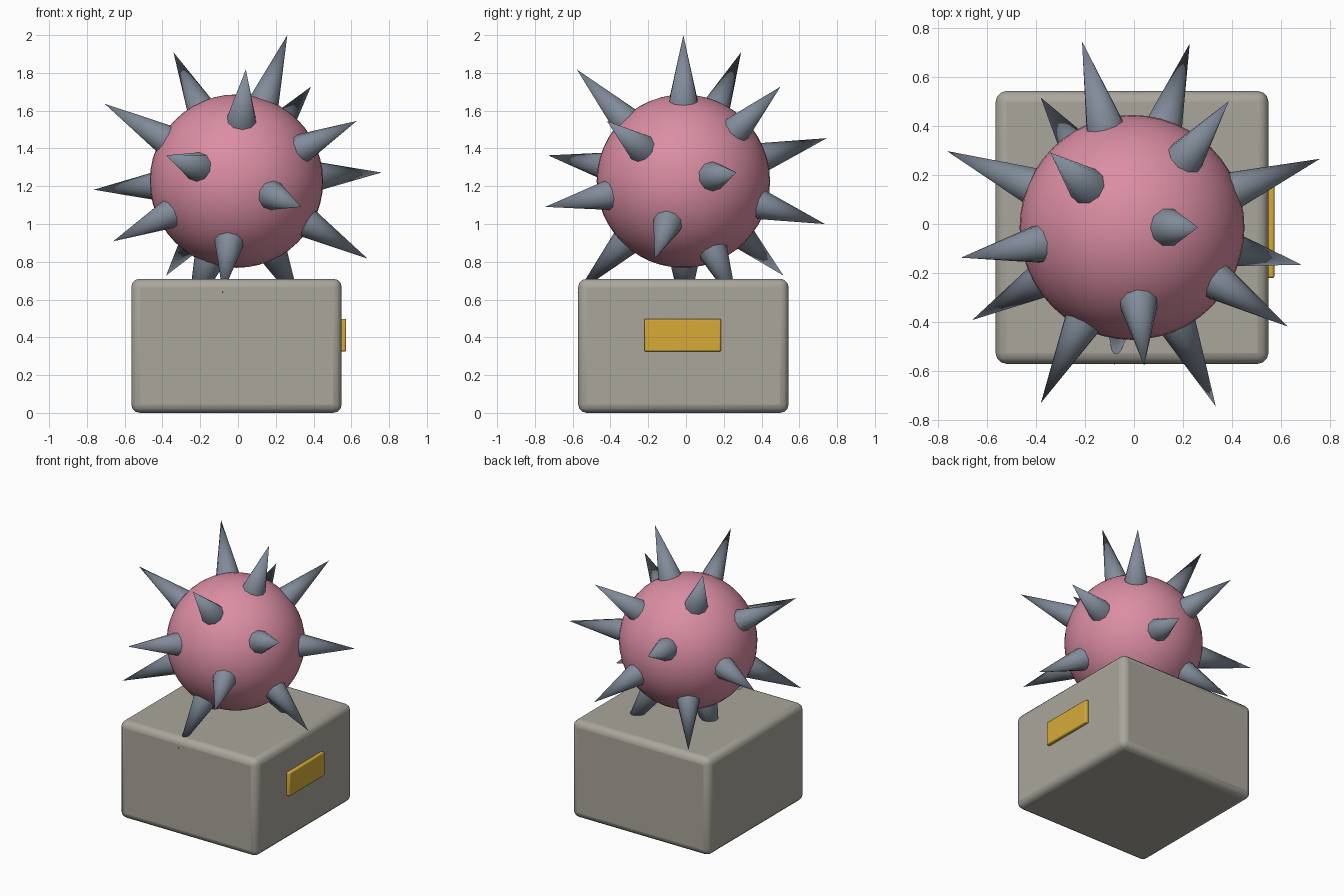
import bpy, math
from mathutils import Vector

if "Cube" in bpy.data.objects:
    bpy.data.objects.remove(bpy.data.objects["Cube"])

CX, CY = -0.008, -0.014               # shared axis of block and ball
BALL_C = Vector((CX, CY, 1.227))
BALL_R, TIP_R, BASE_R = 0.459, 0.8186, 0.42
SPIKES = 18


def material(name, rgb):
    m = bpy.data.materials.new(name)
    m.diffuse_color = (*rgb, 1)
    m.use_nodes = True
    m.node_tree.nodes["Principled BSDF"].inputs["Base Color"].default_value = m.diffuse_color
    return m


pink = material("pink", (0.71, 0.27, 0.37))
steel = material("steel grey", (0.22, 0.26, 0.32))
stone = material("stone grey", (0.40, 0.38, 0.33))
gold = material("gold", (0.68, 0.41, 0.04))


def finish(name, mat, angle=60):
    o = bpy.context.object
    o.name = name
    o.data.materials.append(mat)
    bpy.ops.object.shade_smooth_by_angle(angle=math.radians(angle))
    return o


def box(name, lo, hi, bevel, segments, mat):
    lo, hi = Vector(lo), Vector(hi)
    bpy.ops.mesh.primitive_cube_add(size=1, location=(lo + hi) / 2)
    o = bpy.context.object
    o.scale = hi - lo
    bpy.ops.object.transform_apply(location=False, rotation=False, scale=True)
    b = o.modifiers.new("bevel", 'BEVEL')
    b.width, b.segments = bevel, segments
    return finish(name, mat)


# Base block and the plaque on its right side
box("base_block", (CX - 0.557, CY - 0.557, 0), (CX + 0.557, CY + 0.557, 0.71), 0.045, 3, stone)
box("plaque", (0.53, -0.221, 0.325), (0.573, 0.186, 0.498), 0.008, 2, gold)

# Ball
bpy.ops.mesh.primitive_uv_sphere_add(segments=48, ring_count=24, radius=BALL_R, location=BALL_C)
finish("ball", pink)

# Spikes, spread evenly by a golden-angle spiral
golden = math.pi * (3 - math.sqrt(5))
for i in range(SPIKES):
    z = 1 - (2 * i + 1) / SPIKES
    r = math.sqrt(1 - z * z)
    d = Vector((r * math.cos(i * golden), r * math.sin(i * golden), z))
    bpy.ops.mesh.primitive_cone_add(
        vertices=10, radius1=0.085, radius2=0, depth=TIP_R - BASE_R,
        location=BALL_C + d * (TIP_R + BASE_R) / 2,
        rotation=d.to_track_quat('Z', 'Y').to_euler())
    finish(f"spike_{i + 1}", steel)
